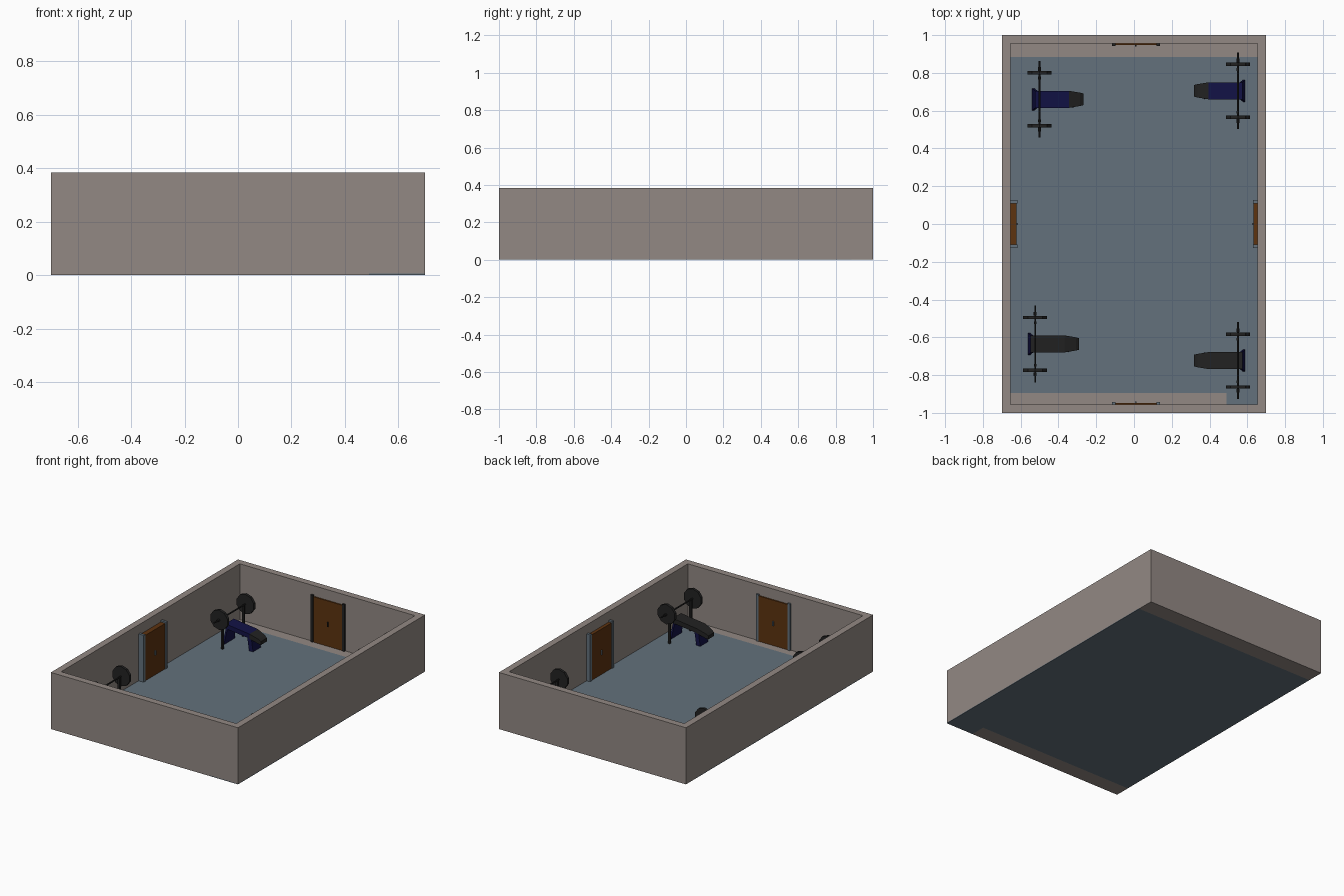
import bpy, bmesh, math
from mathutils import Matrix, Vector

if "Cube" in bpy.data.objects:
    bpy.data.objects.remove(bpy.data.objects["Cube"])


def material(name, rgb):
    m = bpy.data.materials.new(name)
    m.diffuse_color = (*rgb, 1)
    m.use_nodes = True
    m.node_tree.nodes["Principled BSDF"].inputs["Base Color"].default_value = m.diffuse_color
    return m


WALL = material("warm grey", (0.29, 0.25, 0.23))
SLATE = material("slate blue", (0.125, 0.165, 0.2))
WOOD = material("brown wood", (0.11, 0.033, 0.005))
NAVY = material("navy", (0.006, 0.006, 0.06))
BLACK = material("black", (0.016, 0.016, 0.016))


def finish(name, bm, mat, place=Matrix()):
    bmesh.ops.transform(bm, matrix=place, verts=bm.verts)
    bmesh.ops.recalc_face_normals(bm, faces=bm.faces)
    me = bpy.data.meshes.new(name)
    bm.to_mesh(me)
    bm.free()
    me.materials.append(mat)
    ob = bpy.data.objects.new(name, me)
    bpy.context.collection.objects.link(ob)
    return ob


def box(name, lo, hi, mat, place=Matrix()):
    bm = bmesh.new()
    bmesh.ops.create_cube(bm, size=1)
    for v in bm.verts:
        v.co = Vector([hi[i] if v.co[i] > 0 else lo[i] for i in range(3)])
    return finish(name, bm, mat, place)


def rod(name, y0, y1, r, z, sides, mat, place):
    """Cylinder lying along y."""
    bm = bmesh.new()
    bmesh.ops.create_cone(bm, cap_ends=True, segments=sides, radius1=r, radius2=r, depth=y1 - y0)
    turn = Matrix.Translation((0, (y0 + y1) / 2, z)) @ Matrix.Rotation(math.pi / 2, 4, 'X')
    bmesh.ops.transform(bm, matrix=turn, verts=bm.verts)
    return finish(name, bm, mat, place)


def loft(name, sections, mat, place):
    """Rectangular sections: x, half width, bottom z, top z."""
    bm = bmesh.new()
    rings = [[bm.verts.new(p) for p in ((x, -w, a), (x, w, a), (x, w, b), (x, -w, b))]
             for x, w, a, b in sections]
    for p, q in zip(rings, rings[1:]):
        for i in range(4):
            j = (i + 1) % 4
            bm.faces.new((p[i], p[j], q[j], q[i]))
    bm.faces.new(rings[0])
    bm.faces.new(rings[-1])
    return finish(name, bm, mat, place)


def panel(name, x_top, x_low, w_top, w_low, z_top, t, mat, place):
    """Leaning leg panel standing on the floor."""
    bm = bmesh.new()
    bmesh.ops.create_cube(bm, size=1)
    for v in bm.verts:
        top = v.co.z > 0
        x, w = (x_top, w_top) if top else (x_low, w_low)
        v.co = (x + v.co.x * t, math.copysign(w, v.co.y), z_top if top else 0.004)
    return finish(name, bm, mat, place)


# Floor with bare strips at both ends
F = 0.005
box("floor", (-0.7, -0.895, 0), (0.7, 0.885, F), SLATE)
box("floor_corner", (0.49, -1, 0), (0.7, -0.895, F), SLATE)
box("floor_strip_front", (-0.7, -1, 0), (0.49, -0.895, F), WALL)
box("floor_strip_back", (-0.7, 0.885, 0), (0.7, 1, F), WALL)

# Walls: a box ring, open at the top
bm = bmesh.new()
outline = ((-1, -1), (1, -1), (1, 1), (-1, 1))
loops = [[bm.verts.new((sx * x, sy * y, z)) for sx, sy in outline]
         for x, y, z in ((0.7, 1, F), (0.7, 1, 0.383), (0.655, 0.955, 0.383), (0.655, 0.955, F))]
for k in range(4):
    a, b = loops[k], loops[(k + 1) % 4]
    for i in range(4):
        j = (i + 1) % 4
        bm.faces.new((a[i], a[j], b[j], b[i]))
finish("walls", bm, WALL)


# Doors: local x runs along the wall, local y points into the room
def door(side, loc, angle, depth, frame):
    place = Matrix.Translation(loc) @ Matrix.Rotation(angle, 4, 'Z')
    box(side + "_door", (-0.115, 0, F), (0.115, depth - 0.004, 0.312), WOOD, place)
    for s in (-1, 1):
        box(side + "_door_post", (s * 0.118 - 0.009, 0, F), (s * 0.118 + 0.009, depth, 0.322),
            frame, place)
    box(side + "_door_handle", (-0.004, depth - 0.004, 0.14), (0.004, depth + 0.003, 0.17),
        frame, place)


door("left", (-0.655, 0, 0), -math.pi / 2, 0.038, SLATE)
door("right", (0.655, 0, 0), math.pi / 2, 0.026, SLATE)
door("back", (0.01, 0.955, 0), math.pi, 0.012, BLACK)
door("front", (0.01, -0.955, 0), 0, 0.012, SLATE)


# Weight benches: local origin under the bar, foot end towards +x
def bench(name, x, y, pad_mat):
    place = Matrix.Translation((x, y, 0)) @ Matrix.Rotation(math.pi if x > 0 else 0, 4, 'Z')
    loft(name + "_pad", [(-0.025, 0.045, 0.11, 0.142), (0.155, 0.045, 0.09, 0.12)],
         pad_mat, place)
    loft(name + "_pad_end", [(0.155, 0.045, 0.088, 0.12), (0.215, 0.035, 0.065, 0.098),
                             (0.232, 0.031, 0.062, 0.085)], BLACK, place)
    panel(name + "_head_leg", -0.015, -0.033, 0.044, 0.058, 0.115, 0.012, NAVY, place)
    panel(name + "_foot_leg", 0.15, 0.165, 0.04, 0.042, 0.092, 0.03, NAVY, place)
    # Rack posts, bar and plates
    rod(name + "_bar", -0.203, 0.203, 0.005, 0.214, 8, BLACK, place)
    for s in (-1, 1):
        box(name + "_rack_post", (-0.007, s * 0.113 - 0.007, 0.004),
            (0.007, s * 0.113 + 0.007, 0.214), BLACK, place)
        rod(name + "_plate", s * 0.14 - 0.009, s * 0.14 + 0.009, 0.067, 0.214, 10, BLACK, place)
        rod(name + "_collar", s * 0.16 - 0.01, s * 0.16 + 0.01, 0.008, 0.214, 8, BLACK, place)


bench("back_left_bench", -0.5, 0.66, NAVY)
bench("back_right_bench", 0.55, 0.705, NAVY)
bench("front_left_bench", -0.523, -0.635, BLACK)
bench("front_right_bench", 0.55, -0.723, BLACK)
